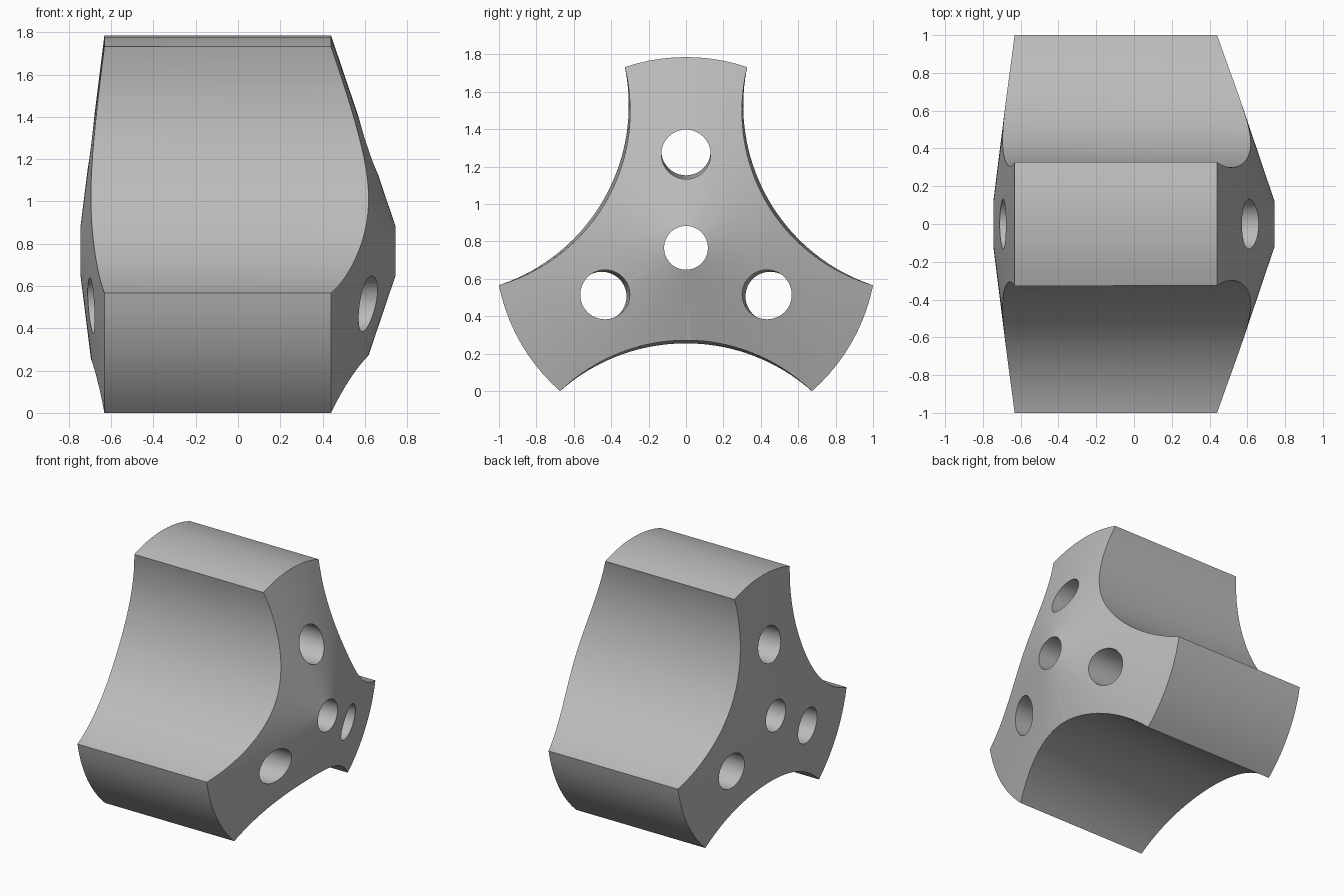
import bpy, bmesh, math
from math import sin, cos, radians, pi
from mathutils import Matrix

if "Cube" in bpy.data.objects:
    bpy.data.objects.remove(bpy.data.objects["Cube"])

AXIS_Z = 0.766      # height of the hub axis, which runs along x
RADIUS = 1.02
BORE = 0.117
STEPS = 96
ANGLES = [0, 120, 240]

metal = bpy.data.materials.new("plain grey")
metal.diffuse_color = (0.5, 0.5, 0.5, 1)
metal.use_nodes = True
metal.node_tree.nodes["Principled BSDF"].inputs["Base Color"].default_value = (0.5, 0.5, 0.5, 1)


def make_object(name, rings, close=False):
    """Skin a list of equal rings; either close the loop or cap both ends."""
    bm = bmesh.new()
    rows = [[bm.verts.new(p) for p in ring] for ring in rings]
    n = len(rows[0])
    pairs = list(zip(rows, rows[1:])) + ([(rows[-1], rows[0])] if close else [])
    for a, b in pairs:
        for i in range(n):
            j = (i + 1) % n
            bm.faces.new((a[i], a[j], b[j], b[i]))
    if not close:
        bm.faces.new(rows[0])
        bm.faces.new(rows[-1])
    bmesh.ops.recalc_face_normals(bm, faces=bm.faces)
    mesh = bpy.data.meshes.new(name)
    bm.to_mesh(mesh)
    bm.free()
    mesh.materials.append(metal)
    obj = bpy.data.objects.new(name, mesh)
    bpy.context.collection.objects.link(obj)
    return obj


def circle(x, radius, z=0.0, steps=STEPS):
    return [(x, radius * sin(2 * pi * i / steps), z + radius * cos(2 * pi * i / steps))
            for i in range(steps)]


def groove_ring(x, depth):
    """Arc through the two arm tips, bulging towards the axis, closed far outside."""
    half = RADIUS * sin(radians(41.3))
    tip = -RADIUS * cos(radians(41.3))
    r = (half ** 2 + depth ** 2) / (2 * depth)
    span = math.asin(half / r) * 1.15
    steps = 40
    ring = []
    for i in range(steps + 1):
        a = span * (2 * i / steps - 1)
        ring.append((x, r * sin(a), tip + depth - r + r * cos(a)))
    return ring + [(x, 1.0, -1.6), (x, -1.0, -1.6)]


# Hub: lathed body with a cone at each end and a central bore
profile = [(-0.745, BORE), (-0.632, RADIUS), (0.44, RADIUS), (0.745, BORE)]
hub = make_object("three_armed_hub", [circle(x, r) for x, r in profile], close=True)


# Three side grooves and three bolt holes, both with a slight draft
cutters = []
for angle in ANGLES:
    turn = Matrix.Rotation(radians(angle), 4, "X")
    groove = make_object("groove_cutter", [groove_ring(-1, 0.252), groove_ring(1, 0.277)])
    hole = make_object("bolt_hole_cutter",
                       [circle(-1, 0.132, 0.524, 48), circle(1, 0.132, 0.494, 48)])
    for cutter in (groove, hole):
        cutter.data.transform(turn)
        cutters.append(cutter)

for cutter in cutters:
    mod = hub.modifiers.new(cutter.name, "BOOLEAN")
    mod.operation = "DIFFERENCE"
    mod.solver = "EXACT"
    mod.object = cutter
    cutter.hide_render = True

# Bake the cuts, drop the cutters and stand the hub on the ground
bpy.context.view_layer.update()
baked = bpy.data.meshes.new_from_object(hub.evaluated_get(bpy.context.evaluated_depsgraph_get()))
hub.modifiers.clear()
hub.data = baked
for cutter in cutters:
    bpy.data.objects.remove(cutter)
hub.data.transform(Matrix.Translation((0, 0, AXIS_Z)))

bpy.ops.object.select_all(action="DESELECT")
hub.select_set(True)
bpy.context.view_layer.objects.active = hub
bpy.ops.object.shade_smooth_by_angle(angle=radians(25))
